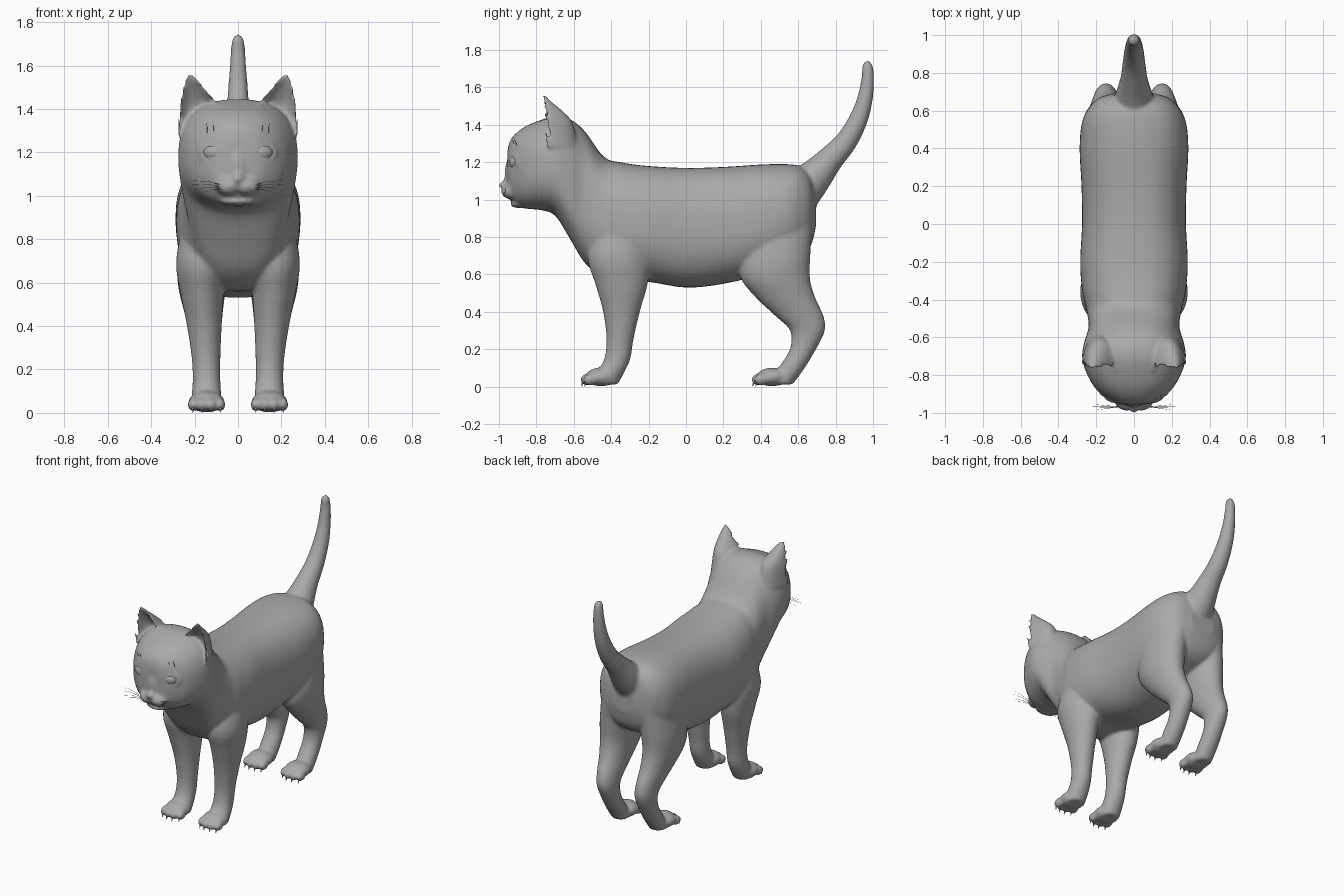
import bpy, bmesh, math
from mathutils import Vector, Matrix

grey = bpy.data.materials.new("grey")
grey.diffuse_color = (0.4, 0.4, 0.4, 1)


def spline_rows(rows, sub=4):
    """Catmull-Rom refinement of a list of section rows."""
    out = []
    n = len(rows)
    for i in range(n - 1):
        p = [rows[max(i - 1, 0)], rows[i], rows[i + 1], rows[min(i + 2, n - 1)]]
        for k in range(sub):
            t = k / sub
            out.append([0.5 * (2 * b + (c - a) * t + (2 * a - 5 * b + 4 * c - d) * t * t
                               + (3 * b - a - 3 * c + d) * t ** 3) for a, b, c, d in zip(*p)])
    return out + [list(rows[-1])]


def loft(bm, rings):
    """Skin closed rings of points and cap both ends."""
    vs = [[bm.verts.new(p) for p in r] for r in rings]
    for a, b in zip(vs, vs[1:]):
        for i in range(len(a)):
            j = (i + 1) % len(a)
            bm.faces.new((a[i], a[j], b[j], b[i]))
    bm.faces.new(vs[0])
    bm.faces.new(vs[-1])


def angles(n=32):
    return [2 * math.pi * i / n for i in range(n)]


def power(v, e):
    return math.copysign(abs(v) ** e, v)


def blob(bm, c, r, rot=0.0, seg=20):
    m = Matrix.Translation(c) @ Matrix.Rotation(rot, 4, 'Z') @ Matrix.Diagonal((*r, 1))
    bmesh.ops.create_uvsphere(bm, u_segments=seg, v_segments=seg // 2 + 2, radius=1, matrix=m)


def finish(bm, name):
    bmesh.ops.recalc_face_normals(bm, faces=bm.faces)
    for f in bm.faces:
        f.smooth = True
    me = bpy.data.meshes.new(name)
    bm.to_mesh(me)
    bm.free()
    me.materials.append(grey)
    ob = bpy.data.objects.new(name, me)
    bpy.context.collection.objects.link(ob)
    return ob


body = bmesh.new()

# Head, neck and torso: y, top, bottom, half width
trunk = [(-0.955, 1.26, 1.03, 0.06), (-0.935, 1.325, 0.995, 0.125), (-0.87, 1.385, 0.955, 0.205),
         (-0.78, 1.425, 0.945, 0.255), (-0.70, 1.445, 0.915, 0.275), (-0.62, 1.43, 0.79, 0.262),
         (-0.54, 1.365, 0.66, 0.24), (-0.44, 1.23, 0.58, 0.255), (-0.35, 1.20, 0.56, 0.275),
         (-0.2, 1.18, 0.56, 0.285), (0, 1.17, 0.53, 0.275), (0.2, 1.175, 0.55, 0.278),
         (0.4, 1.188, 0.60, 0.288), (0.54, 1.19, 0.66, 0.275), (0.62, 1.175, 0.70, 0.235),
         (0.67, 1.12, 0.76, 0.18), (0.695, 1.0, 0.86, 0.09)]
loft(body, [[(w * power(math.cos(a), 0.82), y, (t + b) / 2 + (t - b) / 2 * power(math.sin(a), 0.82))
             for a in angles(48)] for y, t, b, w in spline_rows(trunk)])

# Tail: y, z, radius
tail = spline_rows([(0.58, 1.02, 0.13), (0.68, 1.115, 0.098), (0.77, 1.215, 0.072), (0.855, 1.31, 0.06),
                    (0.92, 1.425, 0.051), (0.957, 1.54, 0.042), (0.972, 1.65, 0.034),
                    (0.97, 1.715, 0.028), (0.967, 1.742, 0.012)])
rings = []
for i, (y, z, r) in enumerate(tail):
    p, q = tail[max(i - 1, 0)], tail[min(i + 1, len(tail) - 1)]
    d = Vector((0, q[0] - p[0], q[1] - p[1])).normalized()
    side = Vector((0, -d.z, d.y))
    rings.append([Vector((r * math.cos(a), y, z)) + side * r * math.sin(a) for a in angles()])
loft(body, rings)

# Legs: z, centre x, centre y, radius x, radius y
front_leg = [(0.90, 0.15, -0.33, 0.10, 0.14), (0.70, 0.165, -0.36, 0.12, 0.165),
             (0.55, 0.165, -0.345, 0.10, 0.14), (0.40, 0.155, -0.345, 0.08, 0.098),
             (0.25, 0.147, -0.353, 0.066, 0.072), (0.15, 0.145, -0.367, 0.064, 0.07),
             (0.08, 0.145, -0.40, 0.068, 0.072), (0.012, 0.145, -0.43, 0.065, 0.065)]
hind_leg = [(0.90, 0.14, 0.50, 0.11, 0.18), (0.70, 0.16, 0.475, 0.12, 0.19),
            (0.58, 0.165, 0.478, 0.11, 0.185), (0.48, 0.16, 0.53, 0.092, 0.16),
            (0.38, 0.152, 0.605, 0.075, 0.13), (0.30, 0.147, 0.65, 0.066, 0.093),
            (0.20, 0.145, 0.625, 0.062, 0.07), (0.10, 0.145, 0.565, 0.064, 0.07),
            (0.012, 0.145, 0.51, 0.06, 0.06)]
# Ear: z, centre x, half width, depth
ear = [(1.28, 0.175, 0.105, 0.20), (1.41, 0.18, 0.09, 0.17), (1.47, 0.196, 0.064, 0.12),
       (1.525, 0.212, 0.036, 0.055), (1.56, 0.218, 0.014, 0.025)]

for s in (-1, 1):
    for leg, py in ((front_leg, -0.455), (hind_leg, 0.46)):
        loft(body, [[(s * (cx + rx * math.cos(a)), cy + ry * math.sin(a), z) for a in angles()]
                    for z, cx, cy, rx, ry in spline_rows(leg)])
        # Paw with four toes
        blob(body, (s * 0.145, py, 0.052), (0.084, 0.085, 0.05))
        for k in range(4):
            u = k - 1.5
            blob(body, (s * 0.145 + u * 0.042, py - 0.075 + 0.008 * u * u, 0.038),
                 (0.025, 0.04, 0.031), seg=12)
    # Scooped ear with hollow front
    rings = []
    for z, cx, w, d in spline_rows(ear):
        rings.append([(s * (cx + w * math.cos(a)),
                       -0.775 + d * abs(math.sin(a)) * (1 if math.sin(a) > 0 else 0.5), z)
                      for a in angles()])
    loft(body, rings)
    # Whisker pads
    blob(body, (s * 0.045, -0.94, 1.045), (0.06, 0.048, 0.042), s * 0.3)
    # Eyelid ring
    for a in angles(20):
        blob(body, (s * (0.118 + 0.05 * math.cos(a)), -0.922 + 0.022 * math.cos(a),
                    1.20 + 0.038 * math.sin(a)), (0.013, 0.013, 0.013), seg=8)

# Nose bridge, nose and chin
blob(body, (0, -0.935, 1.13), (0.05, 0.035, 0.10))
blob(body, (0, -0.972, 1.078), (0.03, 0.028, 0.022))
blob(body, (0, -0.89, 0.975), (0.085, 0.05, 0.02))

cat = finish(body, "cat_body")
fuse = cat.modifiers.new("fuse", 'REMESH')
fuse.mode = 'VOXEL'
fuse.voxel_size = 0.0105
fuse.use_smooth_shade = True
relax = cat.modifiers.new("relax", 'SMOOTH')
relax.factor = 0.5
relax.iterations = 6

# Eyes
for s, name in ((-1, "eye_right"), (1, "eye_left")):
    bm = bmesh.new()
    blob(bm, (s * 0.118, -0.915, 1.20), (0.046, 0.028, 0.036), s * 0.42, 24)
    finish(bm, name)

# Claws
bm = bmesh.new()
for s in (-1, 1):
    for py in (-0.455, 0.46):
        for k in range(4):
            u = k - 1.5
            m = (Matrix.Translation((s * 0.145 + u * 0.042, py - 0.102 + 0.008 * u * u, 0.014))
                 @ Matrix.Rotation(math.radians(160), 4, 'X'))
            bmesh.ops.create_cone(bm, cap_ends=True, segments=8, radius1=0.007, radius2=0.001,
                                  depth=0.028, matrix=m)
finish(bm, "claws")

# Whiskers and brow hairs: start, end
hairs = [((0.06, -0.97, 1.045), (0.21, -0.955, 1.07)), ((0.065, -0.965, 1.04), (0.22, -0.965, 1.05)),
         ((0.065, -0.965, 1.035), (0.20, -0.985, 1.03)), ((0.06, -0.97, 1.03), (0.18, -0.97, 1.01)),
         ((0.11, -0.91, 1.28), (0.115, -0.94, 1.33)), ((0.14, -0.90, 1.28), (0.145, -0.93, 1.34))]
cu = bpy.data.curves.new("whiskers", 'CURVE')
cu.dimensions = '3D'
cu.bevel_depth = 0.0014
cu.bevel_resolution = 0
cu.materials.append(grey)
for s in (-1, 1):
    for a, b in hairs:
        sp = cu.splines.new('POLY')
        sp.points.add(2)
        mid = [(p + q) / 2 for p, q in zip(a, b)]
        mid[2] += 0.008
        for pt, c, r in zip(sp.points, (a, mid, b), (1, 0.8, 0.3)):
            pt.co = (s * c[0], c[1], c[2], 1)
            pt.radius = r
bpy.context.collection.objects.link(bpy.data.objects.new("whiskers", cu))
